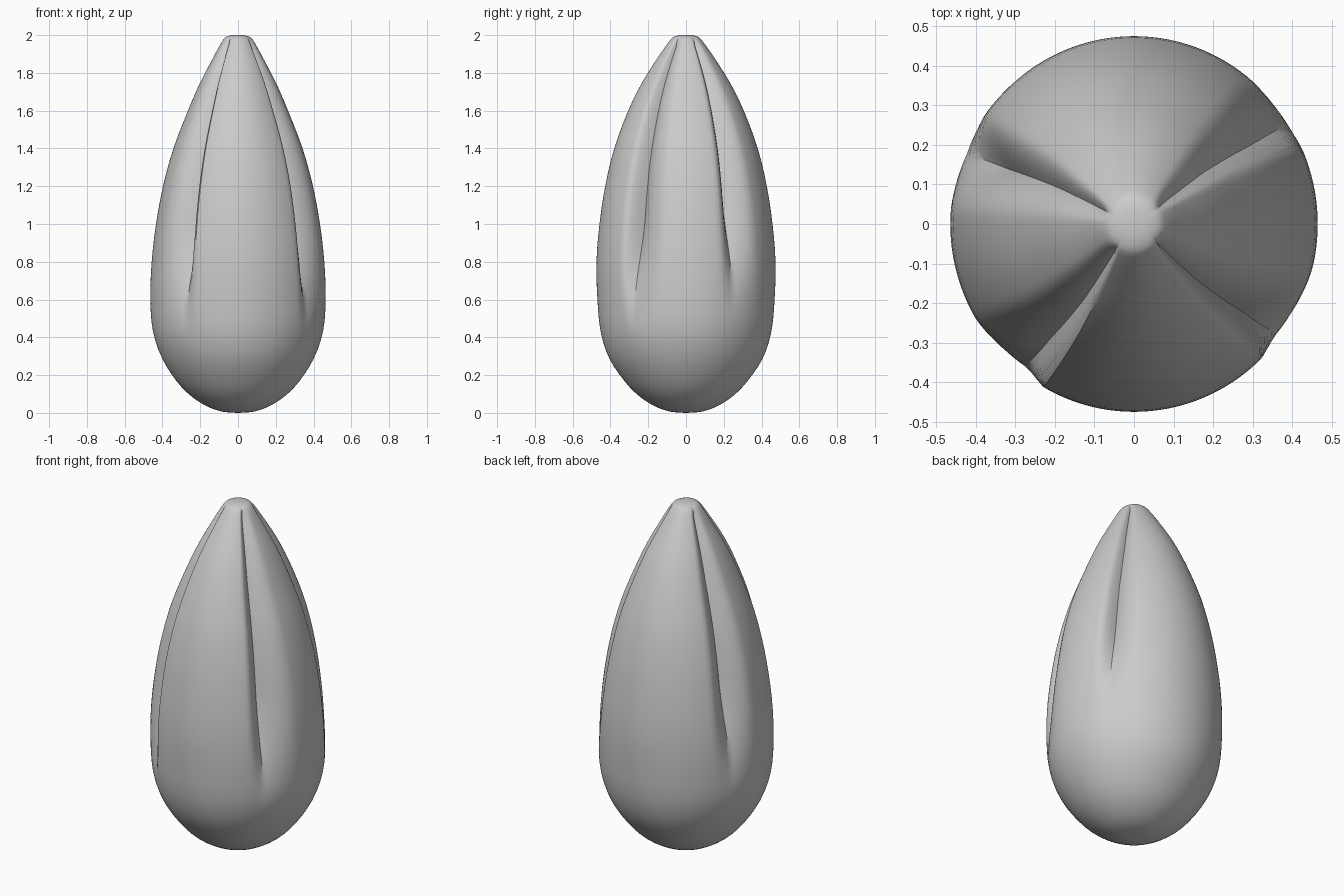
import bpy, bmesh, math

if "Cube" in bpy.data.objects:
    bpy.data.objects.remove(bpy.data.objects["Cube"])

# Outline of the bud: height, half width in x, half width in y
PROFILE = [
    (0.002, 0.04, 0.04), (0.008, 0.09, 0.09), (0.035, 0.165, 0.165),
    (0.09, 0.25, 0.25), (0.17, 0.327, 0.327), (0.29, 0.402, 0.407),
    (0.43, 0.450, 0.452), (0.60, 0.464, 0.469), (0.80, 0.457, 0.474),
    (1.00, 0.434, 0.458), (1.20, 0.397, 0.428), (1.40, 0.342, 0.380),
    (1.60, 0.265, 0.306), (1.75, 0.20, 0.232), (1.88, 0.132, 0.15),
    (1.96, 0.088, 0.094), (1.99, 0.064, 0.066), (2.00, 0.03, 0.03),
]
# Seams between petals: angle, spread clockwise, spread anticlockwise,
# strength, height where the seam fades out
SEAMS = [
    (-37.5, 9, 26, 1.0, 0.40),
    (32.5, 10, 20, 0.85, 0.50),
    (157.5, 14, 20, 0.95, 0.45),
    (-127.5, 24, 8, 1.0, 0.38),
]
COLUMNS = 144
SUBROWS = 3


def hermite(a, b, c, d, t):
    """Smooth curve through b and c."""
    return b + 0.5 * t * (c - a + t * (2*a - 5*b + 4*c - d + t * (3*(b - c) + d - a)))


def smooth_rows():
    rows = []
    n = len(PROFILE)
    for i in range(n - 1):
        p = [PROFILE[min(max(i + k, 0), n - 1)] for k in (-1, 0, 1, 2)]
        for s in range(SUBROWS):
            t = s / SUBROWS
            rows.append([hermite(*[q[j] for q in p], t) for j in range(3)])
    return rows + [PROFILE[-1]]


def seam_cut(angle, z):
    """Share of the radius removed by the petal seams."""
    cut = 0
    for centre, cw, ccw, strength, fade in SEAMS:
        d = (angle - centre + 180) % 360 - 180
        t = abs(d) / (ccw if d > 0 else cw)
        if t < 1 and z > fade:
            k = min(1, (z - fade) / 0.65)
            k = k * k * (3 - 2 * k)
            k *= min(1, max(0, (2.0 - z) / 0.06))
            cut = max(cut, 0.22 * strength * k * (1 - t) ** 2 * (1 + 0.6 * t))
    return cut


# Closed bud with four folded petals
bm = bmesh.new()
rings = []
for z, rx, ry in smooth_rows():
    ring = []
    for c in range(COLUMNS):
        deg = c * 360 / COLUMNS
        a = math.radians(deg)
        f = 1 - seam_cut(deg, z)
        ring.append(bm.verts.new((rx * f * math.cos(a), ry * f * math.sin(a), z)))
    rings.append(ring)
for lo, hi in zip(rings, rings[1:]):
    for c in range(COLUMNS):
        n = (c + 1) % COLUMNS
        bm.faces.new((lo[c], lo[n], hi[n], hi[c]))

# Rounded ends closing the tip and the base
for ring, z, flip in ((rings[-1], 2.0, False), (rings[0], 0.0, True)):
    pole = bm.verts.new((0, 0, z))
    for c in range(COLUMNS):
        tri = (ring[c], ring[(c + 1) % COLUMNS], pole)
        bm.faces.new(tri[::-1] if flip else tri)

mesh = bpy.data.meshes.new("petal_bud")
bm.to_mesh(mesh)
bm.free()
bud = bpy.data.objects.new("petal_bud", mesh)
bpy.context.collection.objects.link(bud)
bpy.context.view_layer.objects.active = bud
bud.select_set(True)
bpy.ops.object.shade_smooth_by_angle(angle=math.radians(40))
